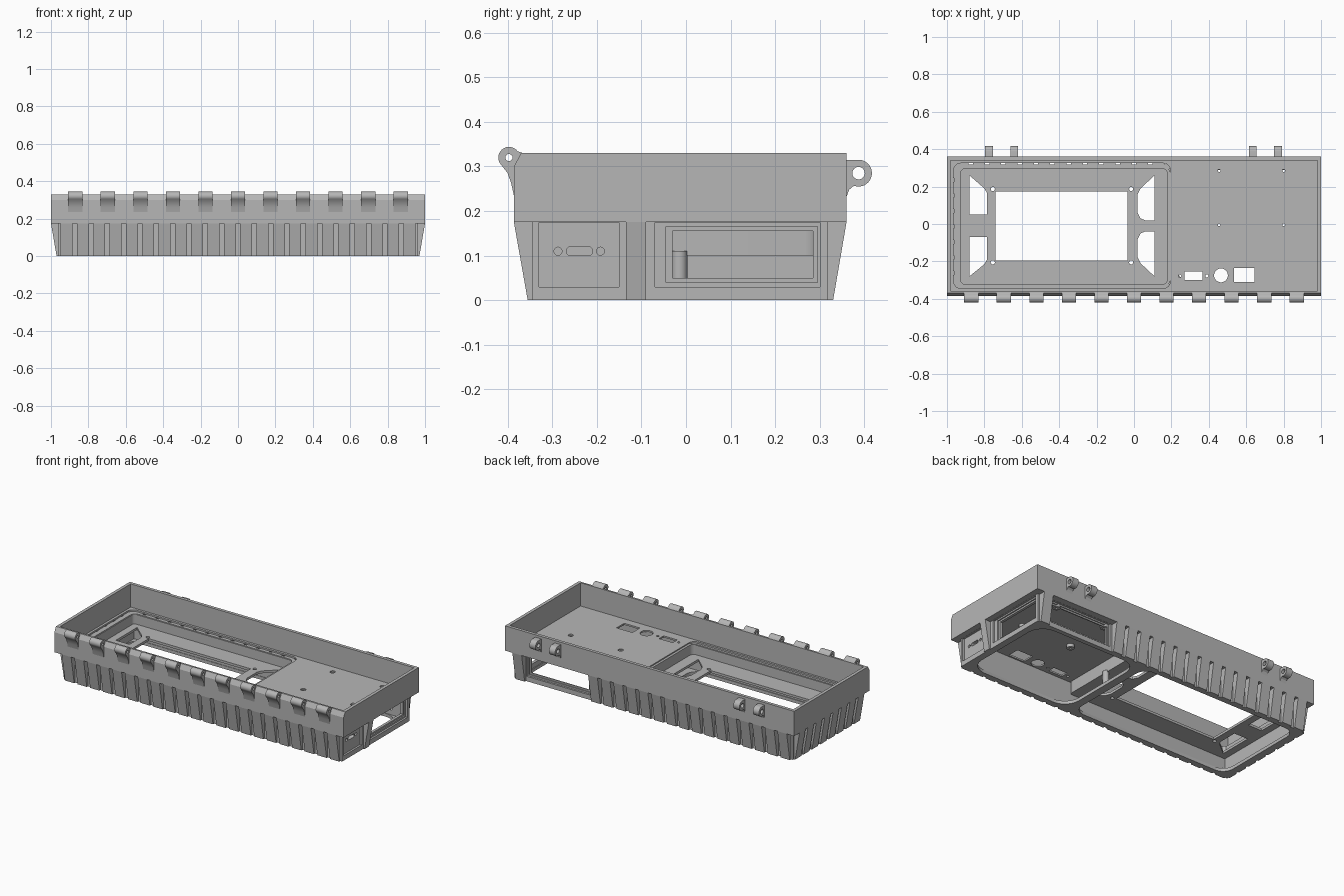
import bpy, bmesh
from math import sin, cos, pi, radians
from mathutils import Vector

if "Cube" in bpy.data.objects:
    bpy.data.objects.remove(bpy.data.objects["Cube"])

grey = bpy.data.materials.new("plain_grey")
grey.use_nodes = True
COLOUR = (0.47, 0.47, 0.47, 1)
grey.diffuse_color = COLOUR
grey.node_tree.nodes["Principled BSDF"].inputs["Base Color"].default_value = COLOUR
parts = []


def arc(cx, cy, r, a0, a1, n=12):
    return [(cx + r * cos(radians(a0 + (a1 - a0) * i / n)),
             cy + r * sin(radians(a0 + (a1 - a0) * i / n))) for i in range(n + 1)]


def circle(cx, cy, r, n=24):
    return arc(cx, cy, r, 0, 360, n)[:-1]


def rect(x0, y0, x1, y1, r=0):
    if not r:
        return [(x0, y0), (x1, y0), (x1, y1), (x0, y1)]
    return (arc(x1 - r, y1 - r, r, 0, 90, 6) + arc(x0 + r, y1 - r, r, 90, 180, 6)
            + arc(x0 + r, y0 + r, r, 180, 270, 6) + arc(x1 - r, y0 + r, r, 270, 360, 6))


def solid(name, *prisms):
    """One object from prisms given as (profile, axis, start, end)."""
    bm = bmesh.new()
    for pts, axis, a, b in prisms:
        def at(p, t):
            return Vector({"x": (t, *p), "y": (p[0], t, p[1]), "z": (*p, t)}[axis])
        lo = [bm.verts.new(at(p, a)) for p in pts]
        hi = [bm.verts.new(at(p, b)) for p in pts]
        bm.faces.new(lo)
        bm.faces.new(hi[::-1])
        for i in range(len(pts)):
            j = (i + 1) % len(pts)
            bm.faces.new((lo[i], hi[i], hi[j], lo[j]))
    bmesh.ops.recalc_face_normals(bm, faces=bm.faces)
    mesh = bpy.data.meshes.new(name)
    bm.to_mesh(mesh)
    bm.free()
    mesh.materials.append(grey)
    ob = bpy.data.objects.new(name, mesh)
    bpy.context.collection.objects.link(ob)
    parts.append(ob)
    return ob


def cut(ob, *prisms):
    cutter = solid("cutter", *prisms)
    parts.remove(cutter)
    cutter.hide_render = True
    mod = ob.modifiers.new("cut", "BOOLEAN")
    mod.operation = "DIFFERENCE"
    mod.solver = "EXACT"
    mod.object = cutter
    bpy.context.view_layer.objects.active = ob
    bpy.ops.object.modifier_apply(modifier=mod.name)
    bpy.data.objects.remove(cutter)


# Upper shell: open box with a chamfered front rim
shell = solid("upper_shell", ([(-.386, .175), (.36, .175), (.36, .33), (-.37, .33), (-.386, .30)], "x", -1, 1))
cut(shell, (rect(-.98, -.358, .98, .34), "z", .185, .5))

# Floor openings: display well, connector holes and screw holes
screws = [(x, y) for x in (.455, .80) for y in (-.005, .285)]
cut(shell, (rect(-.965, -.345, .195, .325, .04), "z", .1, .25),
    (rect(.27, -.30, .365, -.255), "z", .1, .25),
    (rect(.535, -.31, .645, -.235), "z", .1, .25),
    (circle(.465, -.275, .037), "z", .1, .25),
    *[(circle(x, -.278, .008), "z", .1, .25) for x in (.245, .39)],
    *[(circle(x, y, .015), "z", .1, .25) for x, y in screws])
bosses = solid("screw_bosses", *[(circle(x, y, .022), "z", .155, .178) for x, y in screws])
cut(bosses, *[(circle(x, y, .007), "z", .1, .25) for x, y in screws])

# Lower tub with two openings in the base
tub = solid("lower_tub", (rect(-.962, -.345, .962, .318), "z", 0, .175))
cut(tub, (rect(-.925, -.32, .925, .293), "z", .02, .3))
cut(tub, (rect(-.92, -.315, .17, .29, .07), "z", -.1, .1),
    (rect(.22, -.315, .92, .29, .1), "z", -.1, .1))

# Side panel recesses and the windows and connector holes in them
cut(tub, (rect(-.33, .03, -.15, .174), "x", .95, 1.1),
    (rect(-.07, .03, .30, .174), "x", .95, 1.1),
    (rect(.44, .03, .88, .174), "y", .306, .5))
cut(tub, (rect(-.045, .04, .295, .165), "x", .942, 1.1),
    (rect(.45, .04, .87, .165), "y", .30, .5))
cut(tub, (rect(-.03, .05, .285, .155), "x", .8, 1.1),
    (rect(.46, .05, .86, .155), "y", .2, .5),
    (rect(-.268, .10, -.21, .12, .009), "x", .8, 1.1),
    *[(circle(y, .11, .009), "x", .8, 1.1) for y in (-.287, -.192)])

# Sunken display tray with its window and side cut-outs
tray = solid("display_tray", (rect(-.945, -.335, .195, .308, .04), "z", .10, .178))
cut(tray, (rect(-.93, -.325, .18, .298, .035), "z", .115, .3))
cut(tray, (rect(-.74, -.195, -.035, .175), "z", 0, .2),
    ([(-.88, .26), (-.80, .19), (-.785, .165), (-.785, .05), (-.88, .05)], "z", 0, .2),
    ([(-.88, -.07), (-.785, -.07), (-.785, -.19), (-.80, -.215), (-.88, -.28)], "z", 0, .2),
    ([(.11, .26), (.035, .19), (.02, .16), (.02, .06), (.035, .03), (.06, .02), (.11, .02)], "z", 0, .2),
    ([(.11, -.04), (.06, -.04), (.035, -.05), (.02, -.08), (.02, -.18), (.035, -.21), (.11, -.28)], "z", 0, .2),
    *[(circle(x, y, .011, 16), "z", 0, .2) for x in (-.755, -.015) for y in (-.205, .187)])
solid("tray_post", (circle(.19, -.015, .018), "z", .01, .11))


# Tapered ribs around the tub
def rib_profile(inner, foot, top):
    return [(inner, 0), (foot, 0), (top, .175), (inner, .175)]


HALF = .032
columns = [-.9165 + .0873 * i for i in range(22)]
solid("front_ribs", *[(rib_profile(-.34, -.355, -.386), "x", x - HALF, x + HALF) for x in columns])
solid("back_ribs", *[(rib_profile(.312, .33, .36), "x", x - HALF, x + HALF)
                     for x in columns if x < .42 or x > .9])
solid("right_ribs", *[(rib_profile(-.955, -.97, -1), "y", y - .03, y + .03)
                      for y in [-.304 + .083 * i for i in range(8)]])
solid("left_rib", (rib_profile(.955, .97, 1), "y", -.135, -.09))

# Front hinge knuckles
knuckle = [(-.365, .33)] + arc(-.397, .32, .024, 35, 225, 16) + [
    (-.400, .285), (-.392, .262), (-.386, .235), (-.375, .235)]
spots = [-.87 + .174 * i for i in range(11)]
front = solid("front_hinge_knuckles", *[(knuckle, "x", x - .038, x + .038) for x in spots])
cut(front, (circle(-.397, .32, .008, 16), "x", -1.2, 1.2))

# Back latch lugs
lug = [(.35, .315)] + arc(.387, .285, .03, 90, -110, 18) + [(.366, .248), (.36, .232), (.35, .232)]
back = solid("back_lugs", *[(lug, "x", x - .021, x + .021) for x in (-.775, -.64, .635, .77)])
cut(back, (circle(.387, .285, .014), "x", -1.2, 1.2))

# Smooth the round parts and keep the edges sharp
bpy.ops.object.select_all(action="DESELECT")
for ob in parts:
    ob.select_set(True)
bpy.context.view_layer.objects.active = parts[0]
bpy.ops.object.shade_smooth_by_angle(angle=radians(28))
